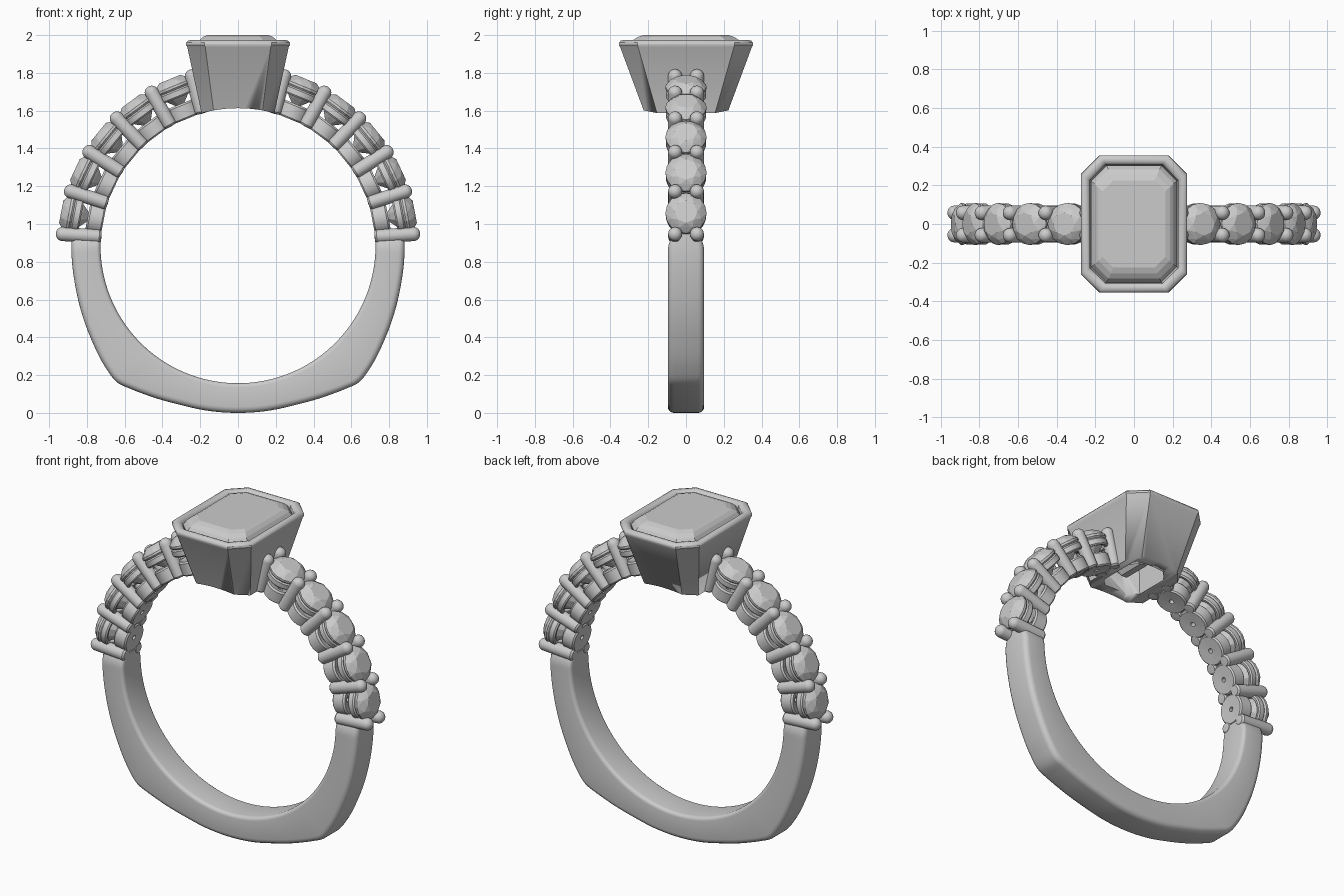
import bpy, bmesh
from math import sin, cos, pi, radians
from mathutils import Matrix, Vector

if "Cube" in bpy.data.objects:
    bpy.data.objects.remove(bpy.data.objects["Cube"])

CZ, R_IN = 0.885, 0.728          # finger hole centre height and radius


def finish(name, bm, smooth=True, matrix=None):
    bmesh.ops.remove_doubles(bm, verts=bm.verts, dist=1e-5)
    bmesh.ops.recalc_face_normals(bm, faces=bm.faces)
    me = bpy.data.meshes.new(name)
    bm.to_mesh(me)
    bm.free()
    if smooth:
        me.shade_smooth()
        me.set_sharp_from_angle(angle=radians(35))
    ob = bpy.data.objects.new(name, me)
    bpy.context.collection.objects.link(ob)
    if matrix:
        ob.matrix_world = matrix
    return ob


def loft(rings, loop=False, caps=False):
    """Skin a list of equal-length closed point rings."""
    bm = bmesh.new()
    vs = [[bm.verts.new(p) for p in ring] for ring in rings]
    n, m = len(vs[0]), len(vs)
    for i in range(m if loop else m - 1):
        a, b = vs[i], vs[(i + 1) % m]
        for j in range(n):
            k = (j + 1) % n
            bm.faces.new((a[j], a[k], b[k], b[j]))
    if caps:
        bm.faces.new(vs[0])
        bm.faces.new(vs[-1])
    return bm


def circle(r, z, n, turn=0.0):
    return [(r * cos(2 * pi * (i + turn) / n), r * sin(2 * pi * (i + turn) / n), z)
            for i in range(n)]


def lathe(profile, n, loop=False):
    return loft([circle(r, z, n) for r, z in profile], loop)


def hull(points):
    bm = bmesh.new()
    for p in points:
        bm.verts.new(p)
    bmesh.ops.convex_hull(bm, input=bm.verts)
    return bm


def octagon(w, d, c, z):
    return [(w, d - c, z), (w - c, d, z), (c - w, d, z), (-w, d - c, z),
            (-w, c - d, z), (c - w, -d, z), (w - c, -d, z), (w, c - d, z)]


def radial(angle, side, y=0.0):
    """Place local +z along the ring radius; angle is above horizontal."""
    return (Matrix.Translation((0, y, CZ))
            @ Matrix.Rotation(side * radians(90 - angle), 4, 'Y'))


# Lower shank: outer radius by angle below horizontal, with soft square corners
OUTER = [(-6, .885), (0, .882), (15.3, .889), (31.2, .918), (43, .954), (48.5, .966),
         (53, .948), (59, .925), (69.6, .897), (80, .888), (90, .885), (100, .888)]


def outer_radius(a):
    i = max(k for k in range(len(OUTER) - 1) if OUTER[k][0] <= a)

    def slope(k):
        lo, hi = OUTER[max(k - 1, 0)], OUTER[min(k + 1, len(OUTER) - 1)]
        return (hi[1] - lo[1]) / (hi[0] - lo[0])
    (a0, r0), (a1, r1) = OUTER[i], OUTER[i + 1]
    h = a1 - a0
    t = (a - a0) / h
    return ((2*t**3 - 3*t**2 + 1) * r0 + (t**3 - 2*t**2 + t) * h * slope(i)
            + (3*t**2 - 2*t**3) * r1 + (t**3 - t**2) * h * slope(i + 1))


def shank_section(a):
    """Rounded rectangle between the inner and outer radius."""
    r1 = outer_radius(a if a <= 90 else 180 - a)
    end = min(a, 180 - a)
    t = min(max((2 - end) / 6, 0), 1)
    half = 0.096 - 0.028 * t * t
    pts, c = [], 0.032
    for q, (sr, sy) in enumerate([(1, 1), (-1, 1), (-1, -1), (1, -1)]):
        cc = c if sr > 0 else 0.022
        for k in range(5):
            f = pi / 2 * (q + k / 4)
            r = (r1 if sr > 0 else R_IN) - sr * cc + cc * cos(f)
            y = sy * (half - cc) + cc * sin(f)
            pts.append((r * cos(radians(a)), y, CZ - r * sin(radians(a))))
    return pts


finish("shank", loft([shank_section(-4 + 1.0 * i) for i in range(189)], caps=True))

# Shoulder parts, mirrored on both sides of the head
PRONG = [(0, .724), (.028, .726), (.037, .736)] + \
        [(.037 * cos(radians(f)), .932 + .035 * sin(radians(f))) for f in range(0, 91, 15)]
CUP = [(.014, .728), (.082, .724), (.09, .732), (.09, .80), (.082, .81), (.05, .80), (.014, .775)]
SEAT = [(.085, .848), (.1, .845), (.107, .853), (.107, .882), (.1, .89), (.085, .888)]
STONE = (circle(.06, .953, 8) + circle(.086, .938, 8, .5) + circle(.109, .912, 16)
         + circle(.109, .899, 16) + circle(.055, .835, 8, .5) + [(0, 0, .785)])

STEP = 14.2
for side, label in ((1, "right"), (-1, "left")):
    for i in range(6):
        for y in (-.058, .058):
            finish(f"prong_{label}_{i}_{'front' if y < 0 else 'back'}", lathe(PRONG, 20),
                   matrix=radial(3.8 + STEP * i, side, y))
    for i in range(5):
        m = radial(3.8 + STEP * (i + .5), side)
        finish(f"cup_{label}_{i}", lathe(CUP, 32, True), matrix=m)
        finish(f"seat_ring_{label}_{i}", lathe(SEAT, 32, True), matrix=m)
        finish(f"side_stone_{label}_{i}", hull(STONE), False, m)

# Bezel head: tapered octagonal cup with rounded rim and open base
bezel = finish("bezel_head", loft([octagon(*s) for s in [
    (.185, .205, .062, 1.55), (.268, .348, .095, 1.935), (.275, .355, .097, 1.948),
    (.274, .354, .097, 1.96), (.266, .346, .094, 1.97), (.252, .332, .09, 1.974),
    (.238, .318, .085, 1.97), (.228, .308, .081, 1.958), (.224, .304, .08, 1.92),
    (.115, .135, .05, 1.55)]], loop=True))

# Finger hole cutter gives the head its curved base
cutter = finish("finger_cutter", loft([circle(R_IN, z, 128) for z in (-1, 1)], caps=True),
                matrix=Matrix.Translation((0, 0, CZ)) @ Matrix.Rotation(pi / 2, 4, 'X'))
cutter.hide_render = True
cutter.display_type = 'WIRE'
cut = bezel.modifiers.new("finger_cut", 'BOOLEAN')
cut.operation = 'DIFFERENCE'
cut.solver = 'EXACT'
cut.object = cutter

# Step-cut centre stone
finish("centre_stone", loft([octagon(*s) for s in [
    (.02, .09, .008, 1.66), (.10, .17, .04, 1.76), (.175, .25, .065, 1.86),
    (.222, .302, .08, 1.93), (.222, .302, .08, 1.945), (.205, .283, .073, 1.972),
    (.185, .255, .065, 1.99), (.163, .225, .056, 2.0)]], caps=True), False)
